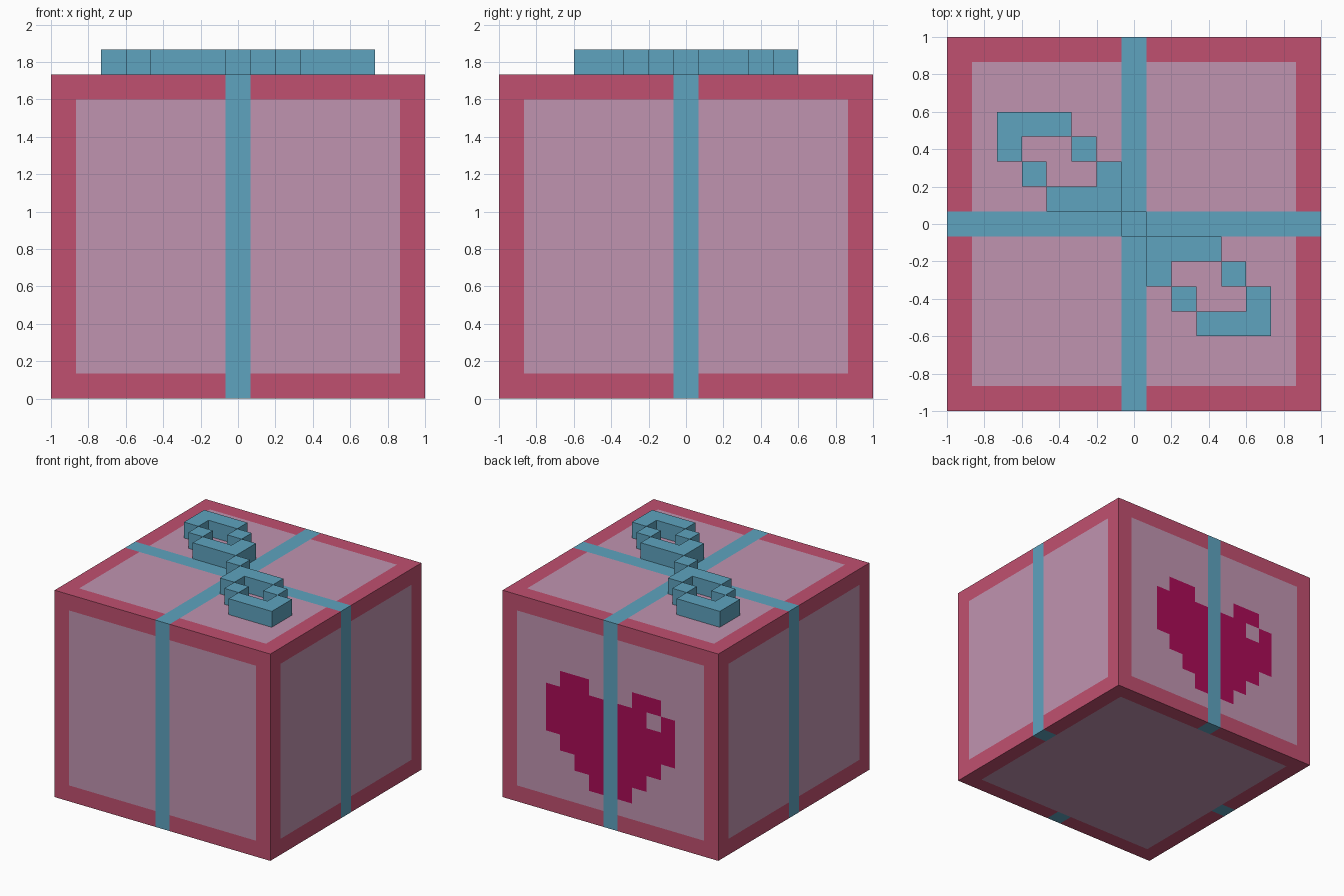
import bpy, bmesh
from mathutils import Vector

if "Cube" in bpy.data.objects:
    bpy.data.objects.remove(bpy.data.objects["Cube"], do_unlink=True)

U = 2 / 15            # one pattern square
W, H = 7.5, 13        # half width and height of the box, in squares


def srgb(r, g, b):
    def lin(c):
        c /= 255
        return c / 12.92 if c <= 0.04045 else ((c + 0.055) / 1.055) ** 2.4
    return (lin(r), lin(g), lin(b), 1)


def material(name, color):
    m = bpy.data.materials.new(name)
    m.use_nodes = True
    m.diffuse_color = color
    bsdf = m.node_tree.nodes["Principled BSDF"]
    bsdf.inputs["Base Color"].default_value = color
    bsdf.inputs["Roughness"].default_value = 0.8
    return m


PINK = material("pale_pink_paper", srgb(192, 148, 176))
FRAME = material("rose_border", srgb(192, 80, 112))
BLUE = material("blue_ribbon", srgb(94, 163, 191))
HEART = material("dark_red_heart", srgb(170, 12, 86))


def add_object(name, bm, mats):
    mesh = bpy.data.meshes.new(name)
    bm.to_mesh(mesh)
    bm.free()
    for m in mats:
        mesh.materials.append(m)
    obj = bpy.data.objects.new(name, mesh)
    bpy.context.collection.objects.link(obj)
    return obj


# Gift box: one block sliced into pattern squares, coloured by position
def in_heart(x, z):
    """Stepped heart on the back; x from the middle, z from the floor."""
    col, row = round(abs(x)), H - 1 - int(z)
    top = {1: 5, 2: 4, 3: 4, 4: 5}
    glint = round(x) == -3 and row == 5
    return col in top and top[col] <= row <= 11 - col and not glint


def paint(face):
    c = face.calc_center_median() / U
    n = face.normal
    on_rim = (max(abs(c.x), abs(c.y)) > W - 1 if abs(n.z) > 0.5 else
              c.z < 1 or c.z > H - 1 or
              (abs(c.x) if abs(n.y) > 0.5 else abs(c.y)) > W - 1)
    on_ribbon = ((abs(n.x) < 0.5 and abs(c.x) < 0.5) or
                 (abs(n.y) < 0.5 and abs(c.y) < 0.5))
    if on_ribbon and (n.z > -0.5 or on_rim):
        return 2
    if on_rim:
        return 1
    if n.y > 0.5 and in_heart(c.x, c.z):
        return 3
    return 0


bm = bmesh.new()
bmesh.ops.create_cube(bm, size=1)
for v in bm.verts:
    v.co = Vector((v.co.x * 2, v.co.y * 2, (v.co.z + 0.5) * H * U))
for axis, start, count in ((0, -W, 15), (1, -W, 15), (2, 0, H)):
    for i in range(1, count):
        co, no = Vector(), Vector()
        co[axis], no[axis] = (start + i) * U, 1
        bmesh.ops.bisect_plane(bm, geom=bm.verts[:] + bm.edges[:] + bm.faces[:],
                               plane_co=co, plane_no=no)
bm.normal_update()
for f in bm.faces:
    f.material_index = paint(f)
add_object("gift_box", bm, [PINK, FRAME, BLUE, HEART])


# Bow: flat outlines raised one square above the lid
def square(x, y):
    return [(x, y), (x + 1, y), (x + 1, y + 1), (x, y + 1)]


def raised(name, outlines, turn=1):
    bm = bmesh.new()
    for pts in outlines:
        base = bm.faces.new([bm.verts.new((x * turn * U, y * turn * U, H * U))
                             for x, y in pts])
        top = bmesh.ops.extrude_face_region(bm, geom=[base], use_keep_orig=True)
        verts = [g for g in top["geom"] if isinstance(g, bmesh.types.BMVert)]
        bmesh.ops.translate(bm, verts=verts, vec=(0, 0, U))
    bmesh.ops.recalc_face_normals(bm, faces=bm.faces)
    return add_object(name, bm, [BLUE])


loop = [
    [(-5.5, 4.5), (-5.5, 2.5), (-4.5, 2.5), (-4.5, 3.5), (-2.5, 3.5), (-2.5, 4.5)],
    square(-4.5, 1.5),
    square(-2.5, 2.5),
    [(-3.5, 0.5), (-0.5, 0.5), (-0.5, 2.5), (-1.5, 2.5), (-1.5, 1.5), (-3.5, 1.5)],
]
raised("bow_right_loop", loop)
raised("bow_left_loop", loop, turn=-1)   # half turn about the knot
raised("bow_knot", [square(-0.5, -0.5)])
